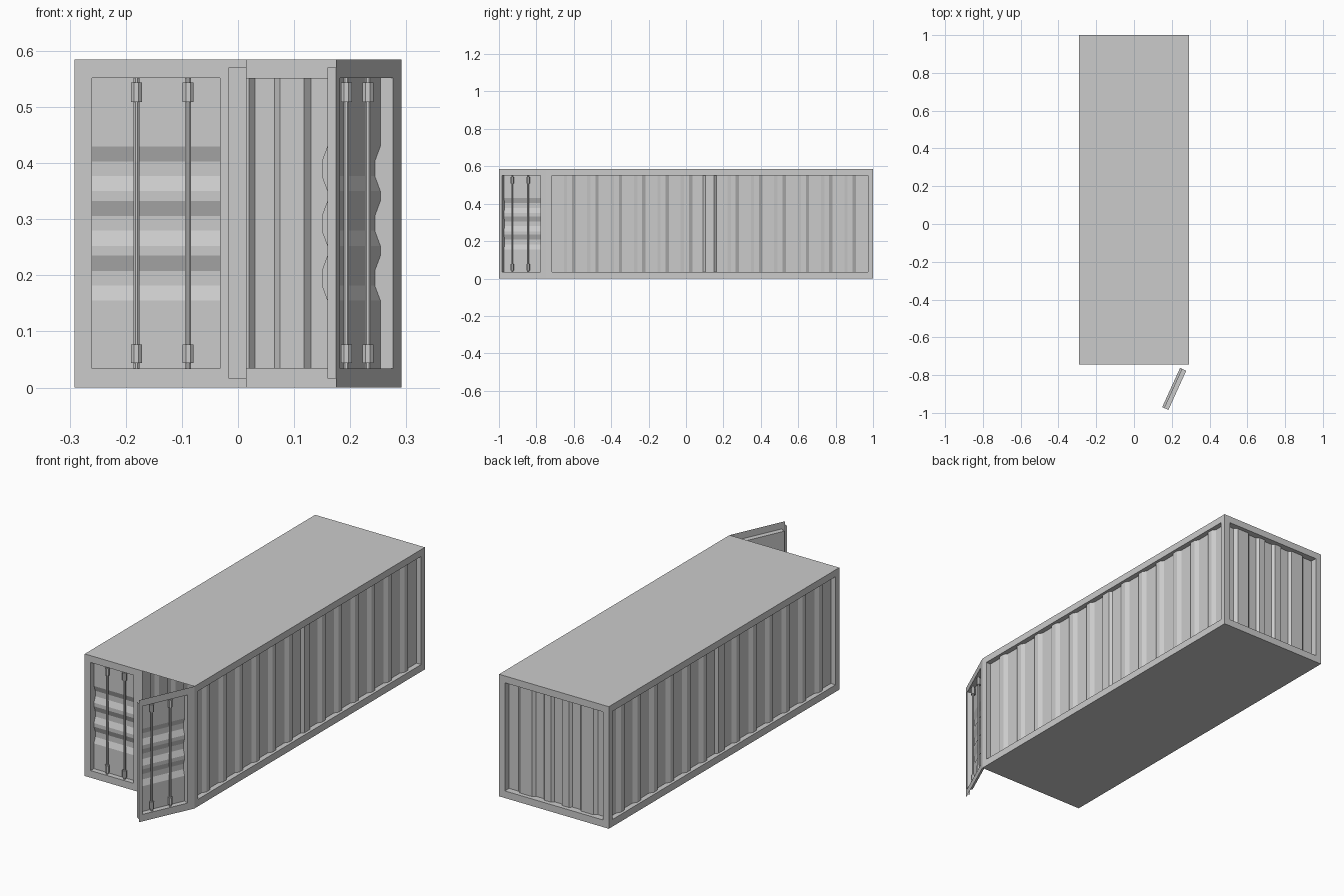
import bpy, bmesh, math
from mathutils import Vector

if "Cube" in bpy.data.objects:
    bpy.data.objects.remove(bpy.data.objects["Cube"])

H = 0.585                      # container height
X = 0.291                      # half width
YF, YB = -0.745, 1.0           # front and back ends
Z0, Z1 = 0.034, 0.552          # recessed panel bottom / top


class Frame:
    """Wall space: u runs right seen from outside, v is up, d is depth inward."""
    def __init__(self, origin, u):
        self.o, self.u = Vector(origin), Vector(u).normalized()
        self.n = self.u.cross(Vector((0, 0, 1)))

    def at(self, u, v, d=0.0):
        return self.o + self.u * u + Vector((0, 0, v)) - self.n * d


def make(name, faces):
    bm = bmesh.new()
    for f in faces:
        bm.faces.new([bm.verts.new(p) for p in f])
    bmesh.ops.remove_doubles(bm, verts=bm.verts, dist=1e-5)
    me = bpy.data.meshes.new(name)
    bm.to_mesh(me)
    bm.free()
    ob = bpy.data.objects.new(name, me)
    bpy.context.collection.objects.link(ob)
    return ob


def panel(name, fr, outer, hole, profile, horizontal=False):
    """Flat border around a recess whose floor follows a corrugated profile."""
    def swap(r):
        return (r[2], r[3], r[0], r[1]) if horizontal else r

    def p(a, b, d=0.0):
        return fr.at(b, a, d) if horizontal else fr.at(a, b, d)
    A0, A1, B0, B1 = swap(outer)
    a0, a1, b0, b1 = swap(hole)
    prof = [(a0, profile[0][1])] + profile + [(a1, profile[-1][1])]
    out = [p(A0, B0), p(A1, B0), p(A1, B1), p(A0, B1)]
    inn = [p(a0, b0), p(a1, b0), p(a1, b1), p(a0, b1)]
    faces = [[out[i], out[(i + 1) % 4], inn[(i + 1) % 4], inn[i]] for i in range(4)]
    # recess side walls
    faces.append([inn[0], inn[1]] + [p(a, b0, d) for a, d in reversed(prof)])
    faces.append([inn[2], inn[3]] + [p(a, b1, d) for a, d in prof])
    dl, dr = prof[0][1], prof[-1][1]
    faces.append([p(a0, b0), p(a0, b0, dl), p(a0, b1, dl), p(a0, b1)])
    faces.append([p(a1, b1), p(a1, b1, dr), p(a1, b0, dr), p(a1, b0)])
    # corrugated sheet
    for (s, ds), (t, dt) in zip(prof, prof[1:]):
        faces.append([p(s, b0, ds), p(t, b0, dt), p(t, b1, dt), p(s, b1, ds)])
    if horizontal:
        faces = [f[::-1] for f in faces]
    return make(name, faces)


def bar(name, loc, radius, z0, z1, sides=8):
    bpy.ops.mesh.primitive_cylinder_add(vertices=sides, radius=radius, depth=z1 - z0,
                                        location=(loc.x, loc.y, (z0 + z1) / 2),
                                        rotation=(0, 0, math.pi / sides))
    bpy.context.object.name = name


# Roof and floor
for name, z in (("roof", H), ("floor", 0.0)):
    q = [Vector((x, y, z)) for x, y in ((-X, YF), (X, YF), (X, YB), (-X, YB))]
    make(name, [q if z else q[::-1]])

# Long side walls: shallow ribs plus a steep rib at the middle
mid, half = (YF + YB) / 2, (YB - YF) / 2
side = []
for k in range(-6, 7):
    c = k * 0.125
    i, o = (0.022, 0.036) if k == 0 else (0.013, 0.031)
    side += [(c - o, 0.025), (c - i, 0.013), (c + i, 0.013), (c + o, 0.025)]
for name, s in (("right_wall", 1), ("left_wall", -1)):
    panel(name, Frame((s * X, mid, 0), (0, s, 0)), (-half, half, 0, H),
          (-half + 0.028, half - 0.028, Z0, Z1), side)

# Back wall
right = [(0.02, 0.032), (0.03, 0.02), (0.065, 0.02), (0.075, 0.032),
         (0.118, 0.032), (0.13, 0.02), (0.195, 0.02), (0.21, 0.032)]
back = [(-u, d) for u, d in reversed(right)] + right
panel("back_wall", Frame((0, YB, 0), (-1, 0, 0)), (-X, X, 0, H),
      (-0.26, 0.26, Z0, Z1), back)

# Door sheets with three horizontal grooves
grooves = []
for k in range(3):
    z = 0.155 + k * 0.0975
    grooves += [(z, 0.025), (z + 0.027, 0.036), (z + 0.053, 0.036), (z + 0.08, 0.025)]


def door(name, fr, u0, u1, p0, p1, bars):
    panel(name, fr, (u0, u1, 0, H), (p0, p1, Z0, Z1), grooves, True)
    for i, u in enumerate(bars):
        c = fr.at(u, 0, 0.013)
        bar(f"{name}_lock_rod_{i}", c, 0.0055, Z0, Z1)
        bar(f"{name}_lower_clamp_{i}", c, 0.0105, 0.044, 0.077)
        bar(f"{name}_upper_clamp_{i}", c, 0.0105, 0.509, 0.544)


# Closed left door with its sealing lip
left = Frame((0, YF, 0), (1, 0, 0))
door("left_door", left, -X, 0.015, -0.26, -0.032, (-0.181, -0.089))
make("left_door_lip", [
    [left.at(u, v, -0.003) for u, v in
     ((-0.017, 0.016), (0.015, 0.016), (0.015, 0.57), (-0.017, 0.57))]])

# Right door swung open about its outer corner
edge, hinge = Vector((0.175, -1.0, 0)), Vector((X, YF, 0))
swung = Frame(edge, hinge - edge)
w = (hinge - edge).length
door("right_door", swung, 0, w, w - 0.263, w - 0.035, (w - 0.208, w - 0.115))
make("right_door_lip", [
    [swung.at(0, v, d) for v, d in
     ((0.016, 0.0), (0.57, 0.0), (0.57, 0.017), (0.016, 0.017))]])
